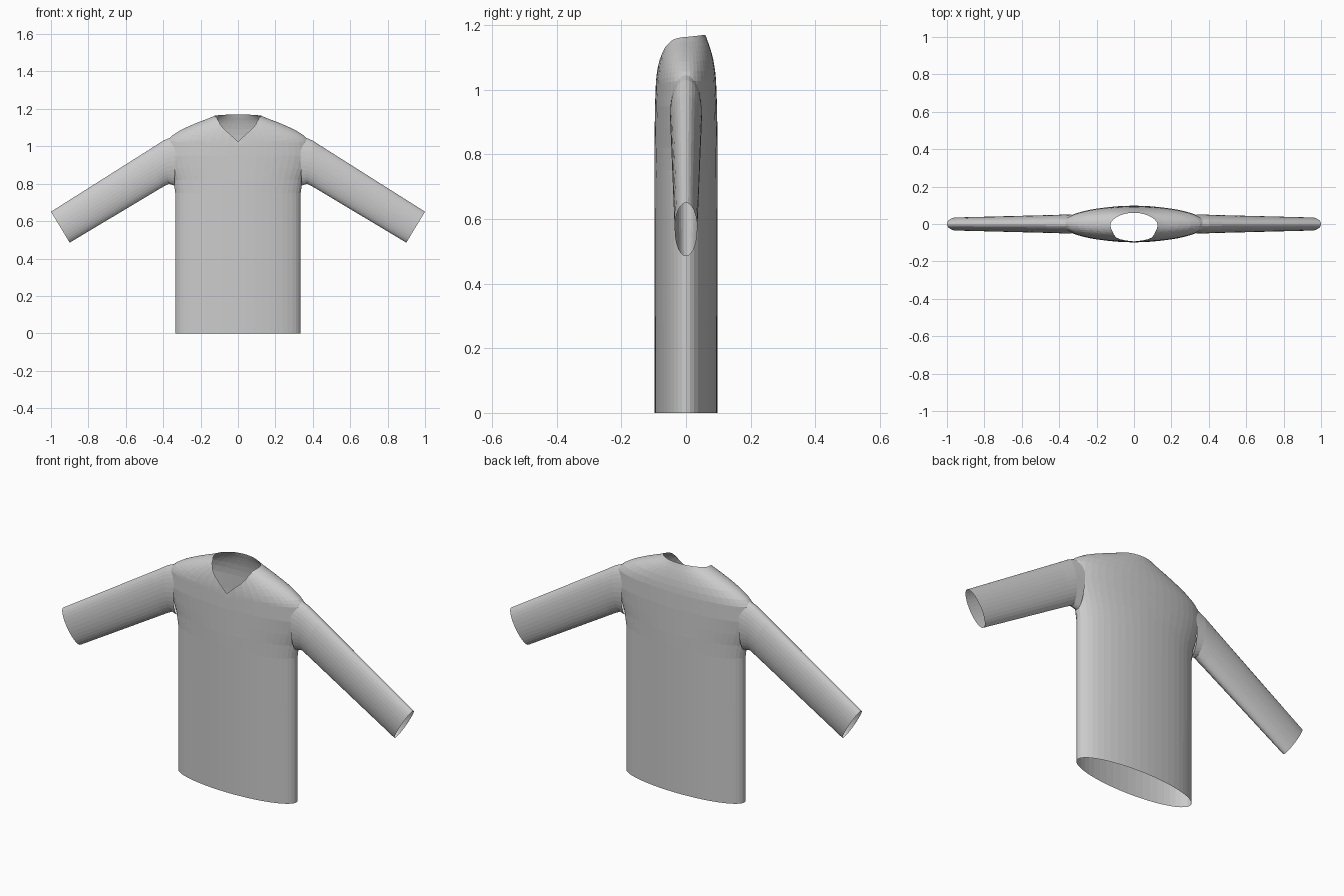
import bpy, bmesh
from math import sin, cos, pi, hypot

cube = bpy.data.objects.get("Cube")
if cube:
    bpy.data.objects.remove(cube, do_unlink=True)

cloth = bpy.data.materials.new("light grey cloth")
cloth.use_nodes = True
grey = (0.6, 0.6, 0.6, 1)
cloth.diffuse_color = grey
cloth.node_tree.nodes["Principled BSDF"].inputs["Base Color"].default_value = grey


def lookup(table, key):
    """Linear interpolation of the rows of a table sorted by first column."""
    if key <= table[0][0]:
        return table[0][1:]
    for a, b in zip(table, table[1:]):
        if key <= b[0]:
            f = (key - a[0]) / (b[0] - a[0])
            return tuple(p + (q - p) * f for p, q in zip(a[1:], b[1:]))
    return table[-1][1:]


def loft(name, rings, drop=None):
    """Open tube through rings of points; faces matching drop are removed."""
    bm = bmesh.new()
    loops = [[bm.verts.new(p) for p in ring] for ring in rings]
    for low, high in zip(loops, loops[1:]):
        for i in range(len(low)):
            j = (i + 1) % len(low)
            bm.faces.new((low[i], low[j], high[j], high[i]))
    if drop:
        hidden = [f for f in bm.faces if all(drop(v.co) for v in f.verts)]
        bmesh.ops.delete(bm, geom=hidden, context="FACES")
    mesh = bpy.data.meshes.new(name)
    bm.to_mesh(mesh)
    bm.free()
    mesh.materials.append(cloth)
    obj = bpy.data.objects.new(name, mesh)
    bpy.context.collection.objects.link(obj)
    return obj


# Torso: height, half width, half depth
BODY = [(0, .335, .097), (.75, .335, .098), (.82, .345, .098), (.88, .367, .097),
        (.95, .385, .096), (1.03, .38, .093), (1.06, .35, .09), (1.09, .30, .085),
        (1.115, .245, .079), (1.135, .195, .073), (1.15, .155, .067), (1.17, .11, .06)]
# Neckline height by sideways direction, front half
NECK = [(0, 1.025), (.143, 1.07), (.3, 1.102), (.48, 1.13), (.75, 1.153), (1, 1.163)]
# Sleeve: top x, top z, bottom x, bottom z, half depth
SLEEVE = [(.33, 1.06, .34, .79, .05), (.40, 1.03, .37, .80, .05),
          (.47, .985, .41, .778, .048), (1, .65, .9, .485, .035)]


def neckline(t):
    if sin(t) < 0:
        return lookup(NECK, abs(cos(t)))[0]
    return 1.163 + .007 * sin(t)


def body_point(t, z):
    w, d = lookup(BODY, z)
    return (w * cos(t), d * sin(t), z)


def in_sleeve(co):
    """True for torso points hidden inside a sleeve."""
    if abs(co.x) < .335:
        return False
    z = (co.z - .92) / .115
    return hypot(z, co.y / .043) < 1


SIDES = 48
angles = [2 * pi * i / SIDES for i in range(SIDES)]
rings = [[body_point(t, z) for t in angles] for z in (0, .75, .785, .82, .85, .88, .915, .95)]
STEPS = 14
for k in range(1, STEPS + 1):
    rings.append([body_point(t, .95 + (neckline(t) - .95) * k / STEPS) for t in angles])
loft("torso", rings, in_sleeve)

# Sleeves, mirrored left and right
for side, name in ((1, "left_sleeve"), (-1, "right_sleeve")):
    tube = []
    for tx, tz, bx, bz, depth in SLEEVE:
        cx, cz, hx, hz = (tx + bx) / 2, (tz + bz) / 2, (tx - bx) / 2, (tz - bz) / 2
        tube.append([(side * (cx + hx * sin(t)), side * depth * cos(t), cz + hz * sin(t))
                     for t in (2 * pi * i / 32 for i in range(32))])
    sleeve = loft(name, tube)
    sleeve.data.flip_normals()
